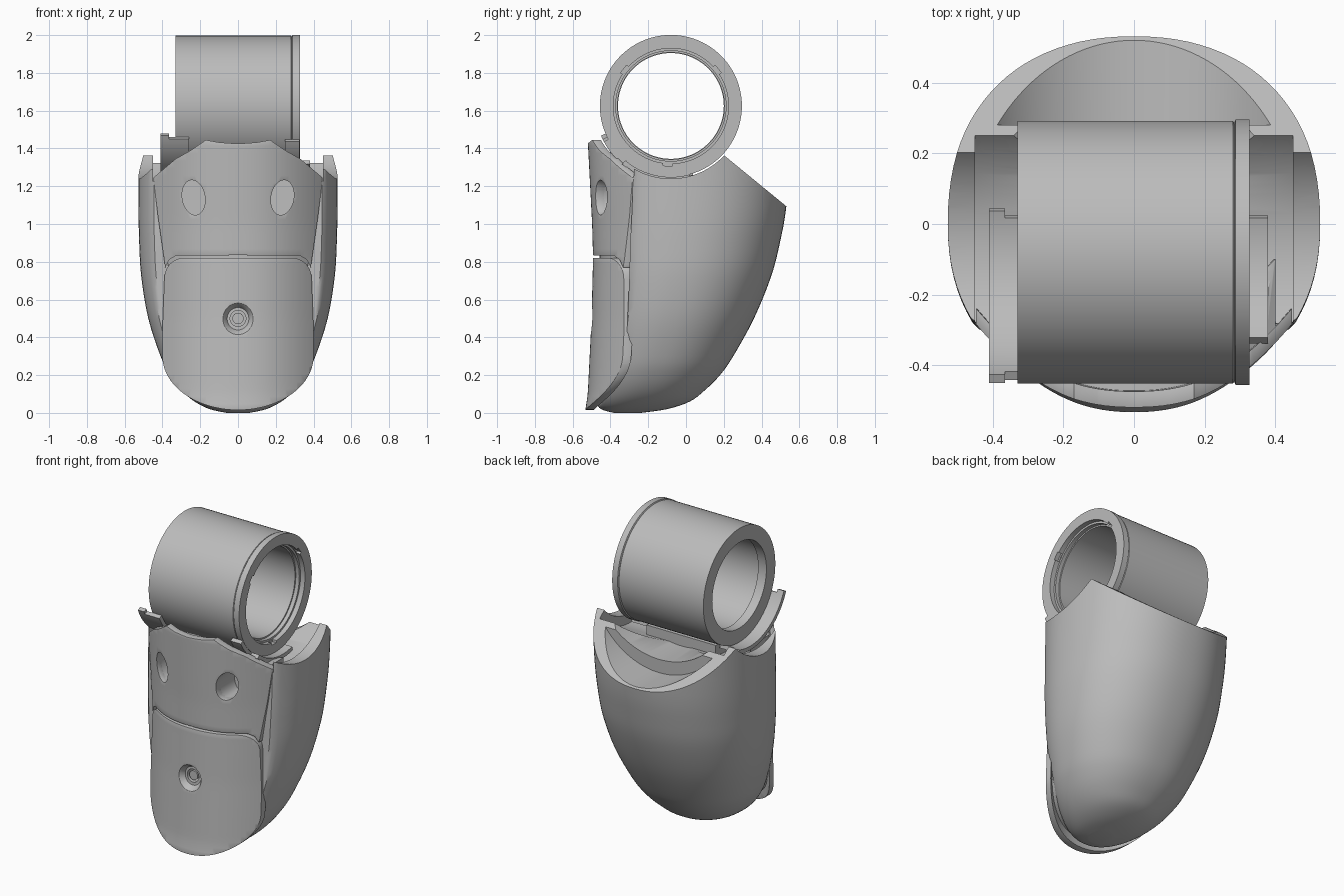
import bpy, bmesh, math
from mathutils import Vector, Matrix

cube = bpy.data.objects.get("Cube")
if cube:
    bpy.data.objects.remove(cube)

grey = bpy.data.materials.new("plain_grey")
grey.use_nodes = True
COLOUR = (0.5, 0.5, 0.5, 1)
grey.diffuse_color = COLOUR
grey.node_tree.nodes["Principled BSDF"].inputs["Base Color"].default_value = COLOUR

AXIS = Vector((0, -0.08, 1.625))   # centre of the tube


def finish(name, bm):
    bmesh.ops.recalc_face_normals(bm, faces=bm.faces)
    mesh = bpy.data.meshes.new(name)
    bm.to_mesh(mesh)
    bm.free()
    mesh.materials.append(grey)
    ob = bpy.data.objects.new(name, mesh)
    bpy.context.collection.objects.link(ob)
    return ob


def bake(ob):
    deps = bpy.context.evaluated_depsgraph_get()
    mesh = bpy.data.meshes.new_from_object(ob.evaluated_get(deps))
    ob.modifiers.clear()
    ob.data = mesh


def boolean(ob, cutter, op="DIFFERENCE"):
    mod = ob.modifiers.new("cut", "BOOLEAN")
    mod.operation, mod.object, mod.solver = op, cutter, "EXACT"
    bake(ob)
    bpy.data.objects.remove(cutter)


def bevel(ob, width):
    mod = ob.modifiers.new("bevel", "BEVEL")
    mod.width, mod.segments, mod.limit_method = width, 2, "ANGLE"
    mod.angle_limit = math.radians(50)
    bake(ob)


def smooth(ob, angle=35):
    bpy.ops.object.select_all(action="DESELECT")
    ob.select_set(True)
    bpy.context.view_layer.objects.active = ob
    bpy.ops.object.shade_smooth_by_angle(angle=math.radians(angle))


def loft(name, rings, closed=False):
    """Skin rings of equal point count; cap the ends or join them."""
    bm = bmesh.new()
    vs = [[bm.verts.new(p) for p in ring] for ring in rings]
    n = len(vs[0])
    pairs = list(zip(vs, vs[1:])) + ([(vs[-1], vs[0])] if closed else [])
    for a, b in pairs:
        for i in range(n):
            bm.faces.new((a[i], a[(i + 1) % n], b[(i + 1) % n], b[i]))
    if not closed:
        bm.faces.new(vs[0])
        bm.faces.new(vs[-1])
    bmesh.ops.remove_doubles(bm, verts=bm.verts, dist=1e-5)
    return finish(name, bm)


def box(name, lo, hi):
    corners = [(lo[0], lo[1]), (hi[0], lo[1]), (hi[0], hi[1]), (lo[0], hi[1])]
    return loft(name, [[(x, y, z) for x, y in corners] for z in (lo[2], hi[2])])


def rod(name, axis, centre, r1, r2, length, sides=64):
    bm = bmesh.new()
    bmesh.ops.create_cone(bm, cap_ends=True, segments=sides, radius1=r1, radius2=r2, depth=length)
    turn = Vector((0, 0, 1)).rotation_difference(Vector(axis)).to_matrix().to_4x4()
    bm.transform(Matrix.Translation(centre) @ turn)
    return finish(name, bm)


def saddle(radius, length):
    return rod("saddle_cutter", (1, 0, 0), AXIS, radius, radius, length, 96)


def lerp(table, z):
    for (a, u), (b, v) in zip(table, table[1:]):
        if z <= b:
            return u + (v - u) * max(0, (z - a) / (b - a))
    return table[-1][1]


# Main shell: z, half width, back y, front y, flat front limit
ROWS = [(0.0, 0.06, -0.24, -0.38, -0.5), (0.02, 0.15, -0.1, -0.45, -0.48),
        (0.06, 0.23, 0.02, -0.48, -0.45), (0.12, 0.3, 0.1, -0.49, -0.4),
        (0.2, 0.36, 0.18, -0.5, -0.35), (0.3, 0.41, 0.25, -0.5, -0.32),
        (0.5, 0.475, 0.36, -0.5, -0.31), (0.72, 0.512, 0.45, -0.5, -0.3),
        (0.9, 0.523, 0.497, -0.5, -0.295), (1.1, 0.527, 0.532, -0.5, -0.285),
        (1.45, 0.527, 0.56, -0.5, -0.275)]


def catmull(a, b, c, d, t):
    return [(2 * q + (r - p) * t + (2 * p - 5 * q + 4 * r - s) * t * t
             + (3 * q - p - 3 * r + s) * t ** 3) / 2 for p, q, r, s in zip(a, b, c, d)]


def section(row, n=96):
    z, w, back, front, limit = row
    mid = front + (back - front) * 0.48
    pts = []
    for i in range(n):
        t = math.tau * i / n
        c, s = math.cos(t), math.sin(t)
        x = w * math.copysign(abs(c) ** 0.91, c)
        y = mid + (back - mid if s > 0 else mid - front) * math.copysign(abs(s) ** 0.91, s)
        pts.append((x, max(y, limit), z))
    return pts


padded = [ROWS[0]] + ROWS + [ROWS[-1]]
fine = [catmull(*padded[i:i + 4], k / 4) for i in range(len(ROWS) - 1) for k in range(4)]
shell = loft("shell", [section(r) for r in fine + [ROWS[-1]]])

# Slanted rear opening, stepped tube saddle, scooped rear ledge and inner arch
slant = loft("slant_cutter", [[(x, 0.2, 1.365), (x, 0.8, 0.874), (x, 0.8, 1.9), (x, 0.2, 1.9)] for x in (-1, 1)])
boolean(shell, slant)
boolean(shell, saddle(0.385, 2))
boolean(shell, saddle(0.447, 0.9))
boolean(shell, rod("ledge_cutter", (0, 1, 0), (0, 0.68, 1.583), 0.48, 0.48, 0.8, 128))
boolean(shell, rod("arch_cutter", (0, 1, 0), (0, 0.2, 1.69), 0.5, 0.5, 0.3, 128))
smooth(shell)


# Curved front plates: bowed slabs trimmed by an outline
FRONT = [(0, -0.535), (0.1, -0.52), (0.5, -0.5), (0.82, -0.492), (1.0, -0.497), (1.44, -0.52)]


def bowed_plate(name, half_outline, offset, thick):
    bm = bmesh.new()
    bmesh.ops.create_grid(bm, x_segments=48, y_segments=40, size=1)
    for v in bm.verts:
        x, z = v.co.x * 0.5, 0.75 + v.co.y * 0.78
        v.co = (x, lerp(FRONT, z) + 0.175 * (abs(x) / 0.4) ** 2.3 + offset, z)
    new = bmesh.ops.extrude_face_region(bm, geom=bm.faces[:])["geom"]
    bmesh.ops.translate(bm, vec=(0, thick, 0), verts=[g for g in new if isinstance(g, bmesh.types.BMVert)])
    plate = finish(name, bm)
    outline = half_outline + [(-x, z) for x, z in reversed(half_outline) if x > 0]
    trim = loft("outline_cutter", [[(x, y, z) for x, z in outline] for y in (-1, 1)])
    boolean(plate, trim, "INTERSECT")
    return plate


def corner(cx, cz, rx, rz, start, end, n=10):
    angles = [math.radians(start + (end - start) * i / n) for i in range(n + 1)]
    return [(cx + rx * math.cos(a), cz + rz * math.sin(a)) for a in angles]


upper = bowed_plate("upper_plate", [(0, 1.425), (0.1, 1.432), (0.17, 1.445), (0.25, 1.39), (0.33, 1.345),
                    (0.448, 1.245), (0.425, 1.05), (0.385, 0.77), (0.365, 0.81), (0.33, 0.832), (0, 0.835)], 0, 0.045)
lower = bowed_plate("lower_plate", corner(0.29, 0.71, 0.1, 0.11, 90, 0) + [(0.4, 0.45)]
                    + corner(0, 0.3, 0.4, 0.285, 0, -90, 20)[:-1] + [(0, 0.015)], 0, 0.045)
core = bowed_plate("front_core", [(0, 1.38), (0.2, 1.37), (0.4, 1.24), (0.36, 0.6)]
                   + corner(0, 0.32, 0.36, 0.26, 0, -90, 12)[:-1] + [(0, 0.06)], 0.035, 0.2)
for part in (core, upper):
    boolean(part, saddle(0.385, 2))

# Tilted oval holes in the upper plate
for side in (-1, 1):
    for part in (upper, core):
        hole = rod("hole_cutter", (0, 1, 0), (0, 0, 0), 0.06, 0.06, 0.4, 40)
        hole.data.transform(Matrix.Translation((side * 0.235, -0.48, 1.14))
                            @ Matrix.Rotation(side * 0.17, 4, "Y") @ Matrix.Diagonal((1, 1, 1.55, 1)))
        boolean(part, hole)

# Countersunk screw hole in the lower plate
boolean(lower, rod("sink_cutter", (0, 1, 0), (0, -0.475, 0.5), 0.086, 0.045, 0.06, 40))
boolean(core, rod("bore_cutter", (0, 1, 0), (0, -0.45, 0.5), 0.042, 0.042, 0.12, 40))
screw = rod("screw", (0, 1, 0), (0, -0.425, 0.5), 0.03, 0.03, 0.07, 24)
for part in (upper, lower):
    bevel(part, 0.008)
for part in (upper, lower, core, screw):
    smooth(part)


# Parts turned about the tube axis
def turned(name, profile, start=0, end=360, n=96):
    full = end - start == 360
    rings = []
    for i in range(n if full else n + 1):
        a = math.radians(start + (end - start) * i / n)
        rings.append([AXIS + Vector((x, r * math.cos(a), r * math.sin(a))) for x, r in profile])
    return loft(name, rings, full)


tube = turned("tube", [(-0.33, 0.372), (0.28, 0.372), (0.284, 0.367), (0.288, 0.376), (0.327, 0.376), (0.327, 0.305),
                       (0.295, 0.305), (0.295, 0.292), (0.27, 0.292), (0.27, 0.283), (-0.27, 0.29),
                       (-0.27, 0.28), (-0.33, 0.28)])
for angle in (38, 142, 267):
    notch = box("notch_cutter", (0.3, 0.28, -0.025), (0.4, 0.318, 0.025))
    notch.data.transform(Matrix.Translation(AXIS) @ Matrix.Rotation(math.radians(angle), 4, "X"))
    boolean(tube, notch)
smooth(tube, 30)

# Cradle straps under the tube and the central rest
for name, x0, x1, start, end in (("right_strap_outer", -0.41, -0.365, 203, 288), ("right_strap_inner", -0.365, -0.26, 206, 285),
                                 ("left_strap_inner", 0.25, 0.325, 208, 285), ("left_strap_outer", 0.325, 0.38, 230, 285)):
    smooth(turned(name, [(x0, 0.376), (x1, 0.376), (x1, 0.402), (x0, 0.402)], start, end, 32))
box("tube_rest", (-0.25, -0.2, 1.15), (0.25, 0.05, 1.26))
